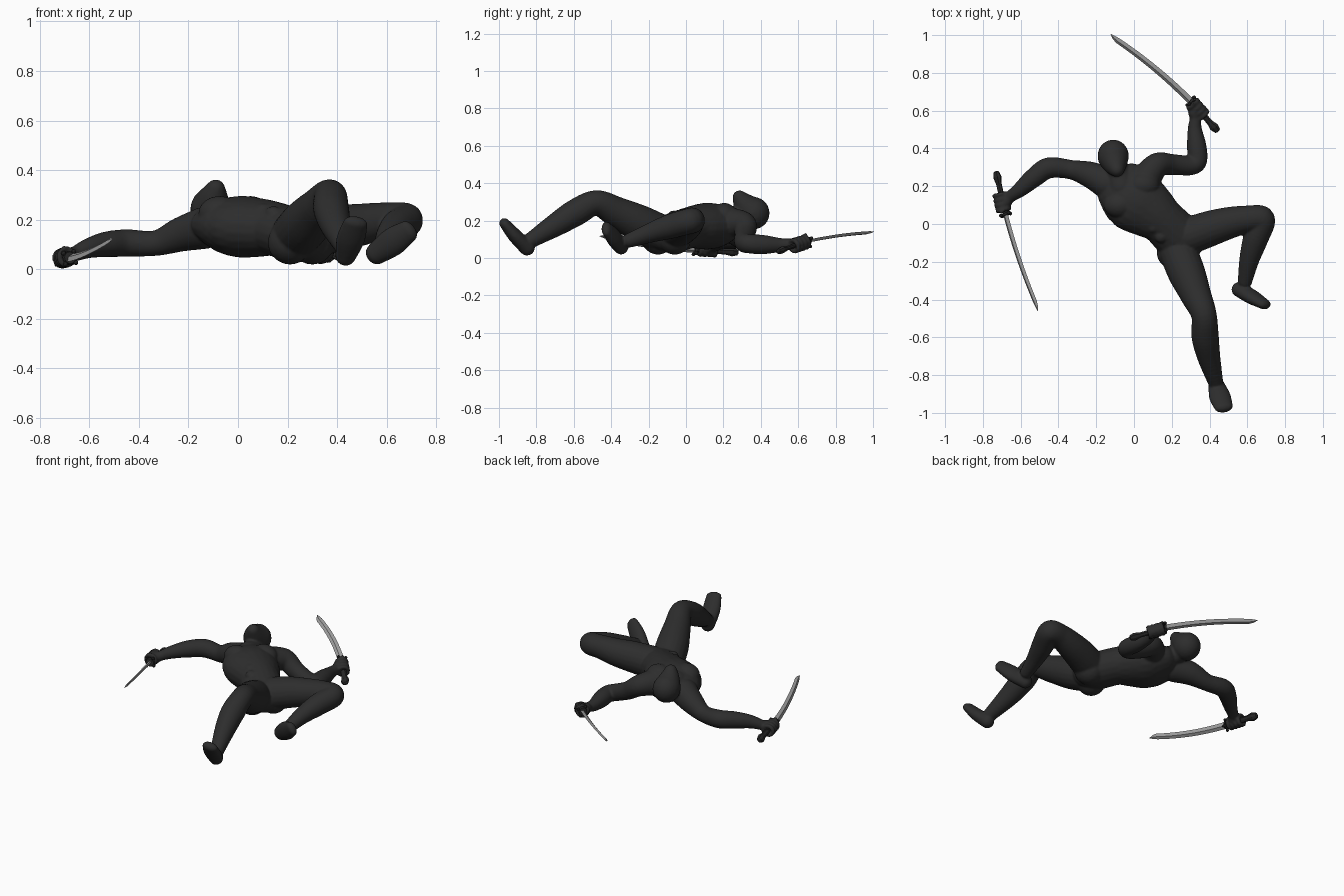
import bpy, bmesh, math
from mathutils import Vector, Matrix

if "Cube" in bpy.data.objects:
    bpy.data.objects.remove(bpy.data.objects["Cube"])


def material(name, c):
    m = bpy.data.materials.new(name)
    m.diffuse_color = (c, c, c, 1)
    m.use_nodes = True
    m.node_tree.nodes["Principled BSDF"].inputs["Base Color"].default_value = m.diffuse_color
    return m


CLOTH = material("charcoal cloth", 0.026)
GRIP = material("black grip", 0.02)
STEEL = material("blade steel", 0.38)


def make_object(name, bm, mat):
    me = bpy.data.meshes.new(name)
    bm.to_mesh(me)
    bm.free()
    me.materials.append(mat)
    ob = bpy.data.objects.new(name, me)
    bpy.context.collection.objects.link(ob)
    return ob


def frame(d, hint):
    """Matrix columns: side, normal, direction."""
    d = Vector(d).normalized()
    s = Vector(hint)
    s = (s - d * s.dot(d)).normalized()
    return Matrix((s, d.cross(s), d)).transposed()


def spline(p0, p1, p2, p3, t):
    return 0.5 * (2 * p1 + (p2 - p0) * t + (2 * p0 - 5 * p1 + 4 * p2 - p3) * t * t
                  + (3 * p1 - p0 - 3 * p2 + p3) * t ** 3)


def blob(bm, c, r, rot=None):
    m = Matrix.Translation(c) @ (rot or Matrix.Identity(3)).to_4x4() @ Matrix.Diagonal((*r, 1))
    bmesh.ops.create_icosphere(bm, subdivisions=3, radius=1, matrix=m)


def chain(bm, pts, hint=(1, 0, 0), steps=7):
    """Smooth run of ellipsoids; points are x, y, z, half width[, half depth]."""
    v = [Vector(p if len(p) == 5 else (*p, p[3])) for p in pts]
    for i in range(len(v) - 1):
        a, b, c, d = v[max(i - 1, 0)], v[i], v[i + 1], v[min(i + 2, len(v) - 1)]
        rot = frame((c - b)[:3], hint)
        last = i == len(v) - 2
        for k in range(steps + last):
            p = spline(a, b, c, d, k / steps)
            blob(bm, p[:3], (p[3], p[4], min(p[3], p[4])), rot)


body = bmesh.new()
ACROSS = (0.77, 0.64, 0)      # direction across the chest

# torso, flat in depth
chain(body, [(-.07, .205, .18, .145, .085), (.0, .13, .172, .17, .123),
             (.075, .075, .168, .15, .12), (.145, .02, .162, .125, .11),
             (.23, -.065, .135, .127, .107), (.265, -.11, .13, .10, .095)], ACROSS)
for x, y in ((-.075, .10), (.05, .205)):          # chest muscles
    blob(body, (x, y, .225), (.085, .07, .07))
for x, y in ((.21, -.15), (.30, -.06)):           # seat
    blob(body, (x, y, .108), (.09, .09, .09))
for i in range(3):                                # stomach muscles
    for s in (-1, 1):
        blob(body, (.09 + .042 * i + s * .03, .06 - .05 * i + s * .025, .248 - .012 * i),
             (.036, .036, .03))

# neck and hooded head
chain(body, [(-.065, .2, .2, .08), (-.09, .29, .21, .06), (-.105, .34, .23, .06)])
blob(body, (-.11, .36, .24), (.083, .087, .087))
chain(body, [(-.11, .355, .245, .082), (-.1, .315, .285, .06), (-.09, .287, .324, .038)])

# straight leg with its foot
chain(body, [(.235, -.15, .14, .10), (.275, -.25, .185, .10), (.325, -.37, .245, .083),
             (.37, -.48, .295, .068), (.376, -.59, .243, .073), (.395, -.70, .175, .062),
             (.43, -.83, .095, .042)])
chain(body, [(.435, -.85, .055, .042, .042), (.455, -.915, .12, .058, .038),
             (.475, -.97, .185, .05, .028)])

# bent leg with its foot
chain(body, [(.30, -.06, .145, .10), (.40, -.025, .165, .095), (.50, .005, .18, .085),
             (.60, .025, .197, .073), (.678, .022, .198, .069), (.643, -.08, .17, .067),
             (.61, -.19, .135, .053), (.588, -.3, .095, .039)])
chain(body, [(.558, -.347, .062, .045, .04), (.625, -.387, .11, .058, .038),
             (.69, -.425, .155, .045, .027)], (-.6, 0, .8))

# arms
chain(body, [(-.14, .215, .165, .085), (-.23, .26, .14, .07), (-.33, .287, .105, .052),
             (-.45, .297, .105, .056), (-.53, .245, .1, .052), (-.6, .185, .085, .041),
             (-.655, .145, .063, .031)])
chain(body, [(.05, .22, .19, .085), (.12, .31, .18, .066), (.2, .315, .128, .056),
             (.295, .31, .087, .053), (.335, .335, .077, .052), (.332, .41, .072, .052),
             (.322, .5, .07, .038), (.325, .56, .075, .029)])


def fist(c, d, wrist):
    """Palm block and four fingers curled round the grip."""
    c, d, wrist = Vector(c), Vector(d).normalized(), Vector(wrist)
    rot = frame(d, wrist - c)
    side, nrm = rot.col[0], rot.col[1]
    chain(body, [(*wrist, .028), (*(c + side * .025), .034)])
    blob(body, c + side * .012, (.026, .032, .048), rot)
    for k in range(4):
        for a in range(-8, 9):
            t = a * 0.36
            p = c + d * (k - 1.5) * .027 + side * math.cos(t) * .031 + nrm * math.sin(t) * .031
            blob(body, p, (.0125,) * 3)
    chain(body, [(*(c + side * .03 + d * .02), .014),
                 (*(c + nrm * .036 + d * .05), .012)])


def sword(name, pommel, guard, tip, bulge):
    pommel, guard, tip = map(Vector, (pommel, guard, tip))
    rot = frame(tip - guard, bulge)
    out, flat = rot.col[0], rot.col[1]
    # curved blade of diamond section
    bm = bmesh.new()
    rings, n = [], 20
    for i in range(n + 1):
        t = i / n
        w = .021 - .004 * t if t < .93 else .017 * max(.04, (1 - t) / .07)
        c = guard.lerp(tip, t) + out * (.07 * t * (1 - t))
        if t >= .93:
            c -= out * (w - .017) * .6
        rings.append([bm.verts.new(c + o) for o in
                      (out * w, flat * .007 * w / .018, -out * w, -flat * .007 * w / .018)])
    for a, b in zip(rings, rings[1:]):
        for k in range(4):
            bm.faces.new((a[k], a[k - 1], b[k - 1], b[k]))
    bm.faces.new(rings[0])
    bm.faces.new(rings[-1][::-1])
    bmesh.ops.recalc_face_normals(bm, faces=bm.faces)
    make_object(name + "_blade", bm, STEEL)
    # grip that flares to the pommel
    rg = frame(guard - pommel, bulge)
    bm = bmesh.new()
    prof = [(0, .008), (.02, .018), (.14, .027), (.3, .018), (.65, .018), (1, .018)]
    rings = []
    for t, r in prof:
        c = pommel.lerp(guard, t)
        rings.append([bm.verts.new(c + rg.col[0] * r * math.cos(k * math.pi / 4)
                                   + rg.col[1] * r * .7 * math.sin(k * math.pi / 4))
                      for k in range(8)])
    for a, b in zip(rings, rings[1:]):
        for k in range(8):
            bm.faces.new((a[k - 1], a[k], b[k], b[k - 1]))
    bm.faces.new(rings[0][::-1])
    bm.faces.new(rings[-1])
    bmesh.ops.recalc_face_normals(bm, faces=bm.faces)
    make_object(name + "_grip", bm, GRIP)
    # collar plate with four knobs
    bm = bmesh.new()
    m = Matrix.Translation(guard) @ rot.to_4x4()
    bmesh.ops.create_cone(bm, cap_ends=True, segments=12, radius1=.028, radius2=.024,
                          depth=.012, matrix=m)
    for k in range(4):
        a = k * math.pi / 2
        p = Matrix.Translation((.032 * math.cos(a), .032 * math.sin(a), 0))
        bmesh.ops.create_icosphere(bm, subdivisions=2, radius=.01, matrix=m @ p)
    make_object(name + "_guard", bm, GRIP)


# hands and swords
P1, G1, T1 = (-.73, .28, .03), (-.68, .05, .045), (-.503, -.46, .125)
P2, G2, T2 = (.445, .49, .035), (.30, .65, .09), (-.13, 1.0, .136)
fist((-.7, .115, .046), Vector(G1) - Vector(P1), (-.655, .145, .063))
fist((.338, .607, .075), Vector(G2) - Vector(P2), (.325, .56, .075))
sword("left_sword", P1, G1, T1, (-.53, -.31, -.79))
sword("right_sword", P2, G2, T2, (.56, .63, .5))

# fuse the figure into one smooth skin
fig = make_object("figure", body, CLOTH)
rm = fig.modifiers.new("fuse", 'REMESH')
rm.mode = 'VOXEL'
rm.voxel_size = .007
rm.use_smooth_shade = True
sm = fig.modifiers.new("soften", 'SMOOTH')
sm.factor = .5
sm.iterations = 3
bpy.context.view_layer.update()
skin = bpy.data.meshes.new_from_object(fig.evaluated_get(bpy.context.evaluated_depsgraph_get()))
fig.modifiers.clear()
fig.data = skin
skin.materials.clear()
skin.materials.append(CLOTH)
